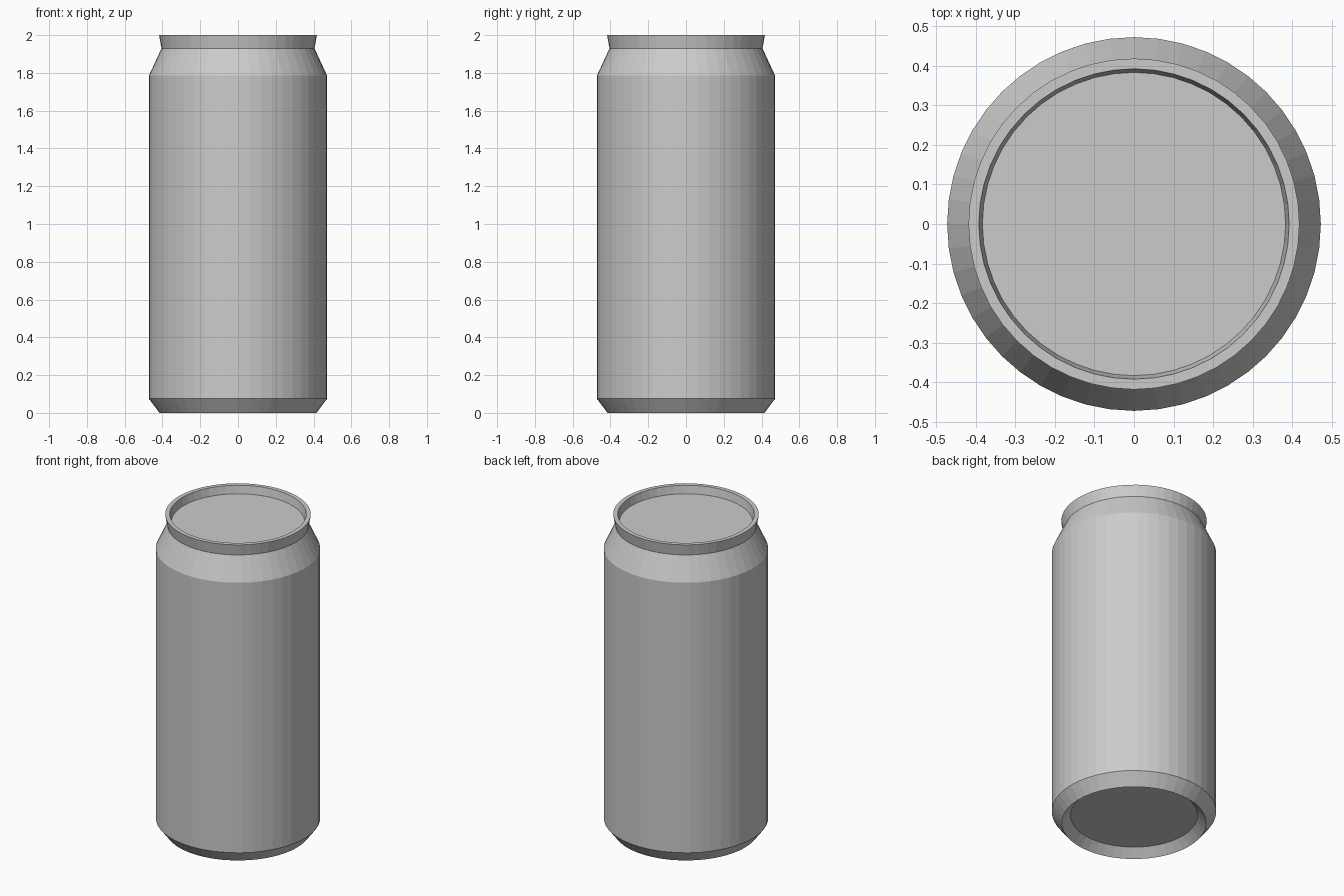
import bpy, bmesh, math

if "Cube" in bpy.data.objects:
    bpy.data.objects.remove(bpy.data.objects["Cube"])

SIDES = 48


def lathe(name, profile, sides=SIDES):
    """Spin an (r, z) profile about z and cap both ends with flat discs."""
    bm = bmesh.new()
    rings = []
    for r, z in profile:
        rings.append([bm.verts.new((r * math.cos(2 * math.pi * i / sides),
                                    r * math.sin(2 * math.pi * i / sides), z))
                      for i in range(sides)])
    for low, high in zip(rings, rings[1:]):
        for i in range(sides):
            j = (i + 1) % sides
            bm.faces.new((low[i], low[j], high[j], high[i]))
    bm.faces.new(rings[0][::-1])
    bm.faces.new(rings[-1])
    bmesh.ops.recalc_face_normals(bm, faces=bm.faces)
    mesh = bpy.data.meshes.new(name)
    bm.to_mesh(mesh)
    bm.free()
    obj = bpy.data.objects.new(name, mesh)
    bpy.context.collection.objects.link(obj)
    return obj


# Can: recessed base, chamfer, straight wall, shoulder, flared rim, sunken lid
lathe("drink_can", [
    (0.365, 0.05),
    (0.415, 0.0),
    (0.472, 0.075),
    (0.472, 1.785),
    (0.405, 1.93),
    (0.418, 2.0),
    (0.392, 2.0),
    (0.383, 1.95),
])
